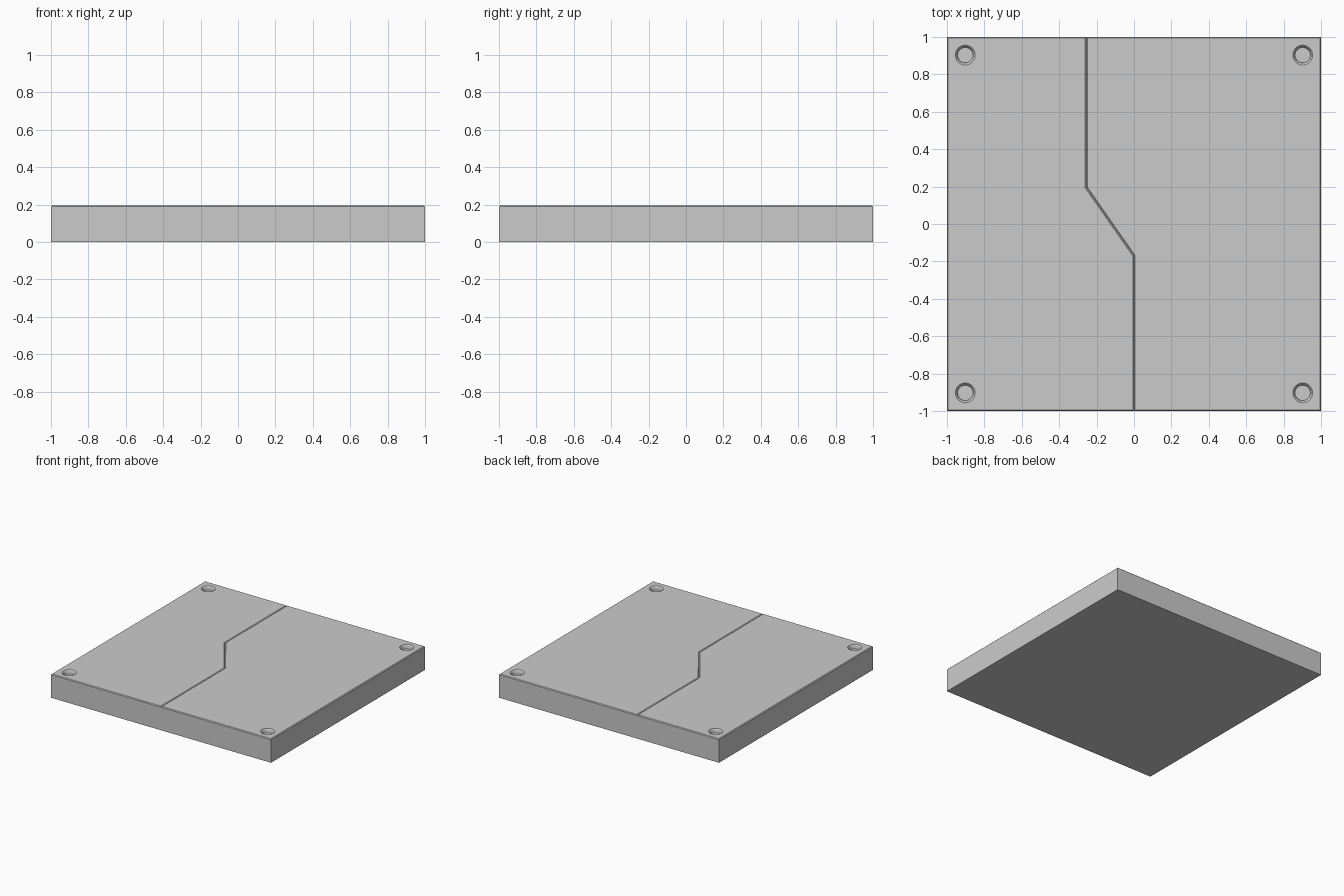
import bpy, bmesh, math

if "Cube" in bpy.data.objects:
    bpy.data.objects.remove(bpy.data.objects["Cube"])

H = 0.195      # slab height
BEVEL = 0.006  # small chamfer on the top edges


def panel(name, outline):
    """Extruded floor panel with chamfered top rim."""
    bm = bmesh.new()
    base = bm.faces.new([bm.verts.new((x, y, 0)) for x, y in outline])
    ext = bmesh.ops.extrude_face_region(bm, geom=[base], use_keep_orig=True)
    top = [v for v in ext["geom"] if isinstance(v, bmesh.types.BMVert)]
    bmesh.ops.translate(bm, vec=(0, 0, H), verts=top)
    bmesh.ops.recalc_face_normals(bm, faces=bm.faces)
    rim = [e for e in bm.edges if all(v.co.z > H / 2 for v in e.verts)]
    bmesh.ops.bevel(bm, geom=rim, offset=BEVEL, segments=1, affect='EDGES')
    bmesh.ops.recalc_face_normals(bm, faces=bm.faces)
    return link(name, bm)


def link(name, bm):
    me = bpy.data.meshes.new(name)
    bm.to_mesh(me)
    bm.free()
    ob = bpy.data.objects.new(name, me)
    bpy.context.collection.objects.link(ob)
    return ob


def recess_cutter(name, x, y, profile, n=32):
    """Revolved cutter from (radius, z) rings, capped at both ends."""
    bm = bmesh.new()
    rings = [[bm.verts.new((x + r * math.cos(2 * math.pi * i / n),
                            y + r * math.sin(2 * math.pi * i / n), z))
              for i in range(n)] for r, z in profile]
    for a, b in zip(rings, rings[1:]):
        for i in range(n):
            j = (i + 1) % n
            bm.faces.new((a[i], a[j], b[j], b[i]))
    bm.faces.new(rings[0])
    bm.faces.new(rings[-1])
    bmesh.ops.recalc_face_normals(bm, faces=bm.faces)
    ob = link(name, bm)
    ob.hide_render = True
    ob.hide_set(True)
    return ob


# Two panels meeting along a kinked seam
seam = [(0, -1), (0, -0.17), (-0.255, 0.195), (-0.255, 1)]
left = panel("left_panel", [(-1, -1)] + seam + [(-1, 1)])
right = panel("right_panel", [(1, 1)] + seam[::-1] + [(1, -1)])

# Round corner recesses with a chamfered rim
profile = [(0.041, H - 0.03), (0.046, H - 0.007), (0.053, H), (0.053, H + 0.05)]
for plate, sx in ((left, -1), (right, 1)):
    for sy in (-1, 1):
        cut = recess_cutter("recess_cutter", sx * 0.902, sy * 0.903, profile)
        mod = plate.modifiers.new("recess", 'BOOLEAN')
        mod.operation = 'DIFFERENCE'
        mod.solver = 'EXACT'
        mod.object = cut
